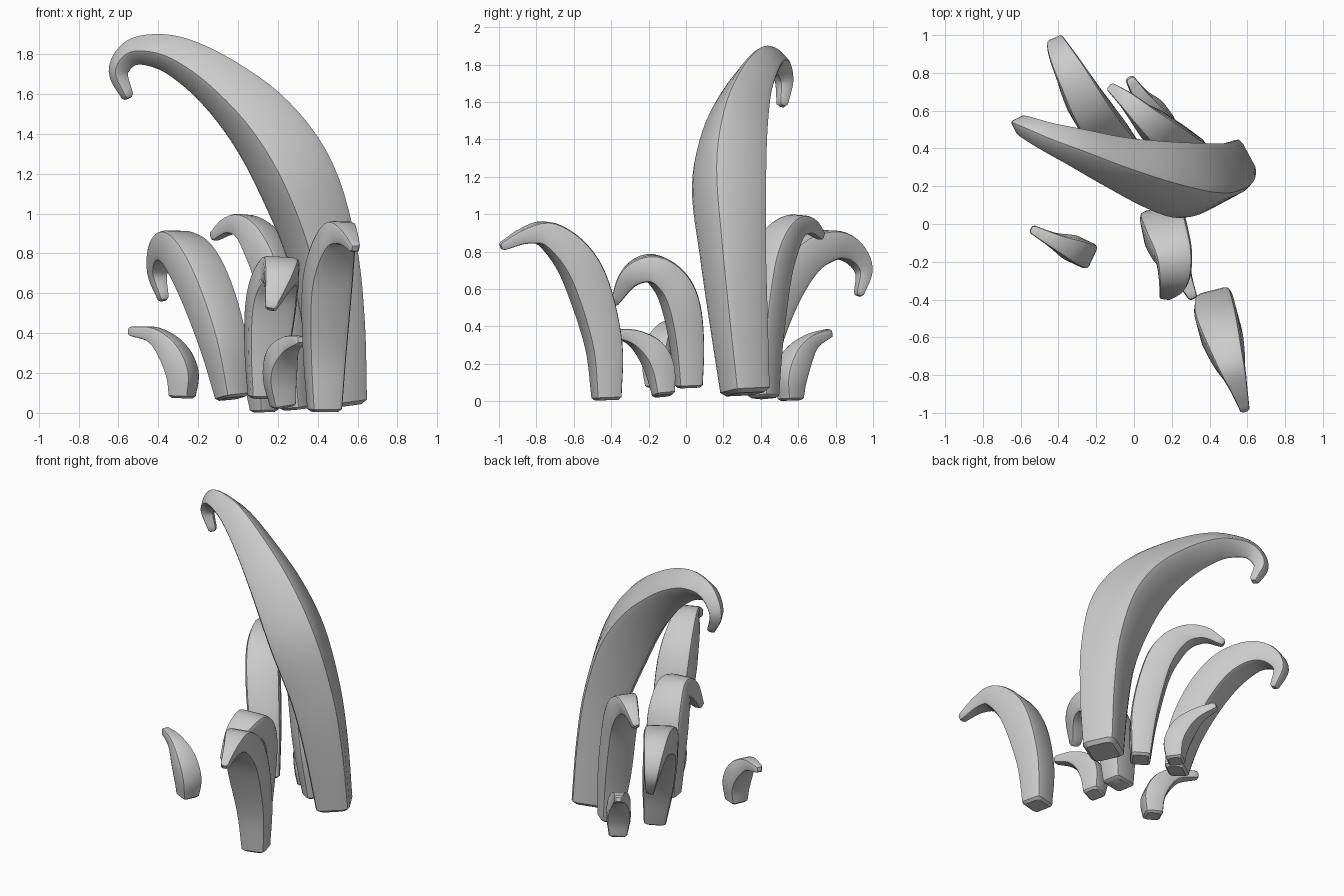
import bpy, bmesh, math
from mathutils import Vector

# Square section with soft corners that keep one crease each
SECTION = []
for q in range(4):
    c, s = (1, 0, -1, 0)[q], (0, 1, 0, -1)[q]
    for u, v in ((1, 0.66), (0.91, 0.91), (0.66, 1)):
        SECTION.append((u * c - v * s, u * s + v * c))
N = len(SECTION)


def spline(keys, steps=5):
    """Catmull-Rom through (x, y, z, width) keys."""
    k = [Vector(p) for p in keys]
    k = [2 * k[0] - k[1]] + k + [2 * k[-1] - k[-2]]
    out = []
    for i in range(1, len(k) - 2):
        a, b, c, d = k[i - 1:i + 3]
        for s in range(steps):
            t = s / steps
            out.append(0.5 * (2 * b + (c - a) * t + (2 * a - 5 * b + 4 * c - d) * t ** 2
                              + (3 * b - a - 3 * c + d) * t ** 3))
    return out + [k[-2]]


def tentacle(name, side, keys, aspect=1.0):
    """Sweep the section along the path, carrying its frame along."""
    pts = spline(keys)
    pos = [p.to_3d() for p in pts]
    n = len(pos)
    s = Vector((side[0], side[1], 0)).normalized()
    bm = bmesh.new()
    rings = []

    def ring(p, s, nn, w):
        h = w / 2
        rings.append([bm.verts.new(p + s * (u * h * aspect) + nn * (v * h)) for u, v in SECTION])

    for i in range(n):
        t = (pos[min(i + 1, n - 1)] - pos[max(i - 1, 0)]).normalized()
        s = (s - t * s.dot(t)).normalized()
        nn = t.cross(s)
        w = pts[i][3]
        if i == 0:  # bevelled foot
            ring(pos[i] - t * 0.1 * w, s, nn, w * 0.78)
        ring(pos[i], s, nn, w)
        if i == n - 1:  # blunt tip
            ring(pos[i] + t * 0.25 * w, s, nn, w * 0.6)
    for a, b in zip(rings, rings[1:]):
        for j in range(N):
            bm.faces.new((a[j], a[(j + 1) % N], b[(j + 1) % N], b[j]))
    bm.faces.new(rings[0][::-1])
    bm.faces.new(rings[-1])
    bmesh.ops.recalc_face_normals(bm, faces=bm.faces)
    me = bpy.data.meshes.new(name)
    bm.to_mesh(me)
    bm.free()
    ob = bpy.data.objects.new(name, me)
    bpy.context.collection.objects.link(ob)
    bpy.ops.object.select_all(action='DESELECT')
    ob.select_set(True)
    bpy.context.view_layer.objects.active = ob
    bpy.ops.object.shade_smooth_by_angle(angle=math.radians(35))


# Large hooked tentacle
tentacle("large_tentacle", (-0.47, 0.88), [
    (.515, .315, .06, .215), (.48, .28, .45, .255), (.42, .25, .81, .29), (.295, .23, 1.17, .325),
    (.125, .26, 1.44, .29), (-.09, .325, 1.65, .22), (-.29, .40, 1.78, .165),
    (-.44, .455, 1.82, .125), (-.545, .50, 1.80, .10), (-.60, .525, 1.71, .08),
    (-.555, .515, 1.59, .05)])

# Medium tentacles
tentacle("front_right_tentacle", (.97, .25), [
    (.435, -.425, .02, .14), (.435, -.44, .3, .175), (.445, -.52, .6, .20), (.47, -.61, .775, .185),
    (.51, -.74, .89, .14), (.55, -.86, .885, .085), (.585, -.98, .83, .045)], 1.12)
tentacle("front_centre_tentacle", (.97, .2), [
    (.14, .015, .085, .13), (.145, .005, .3, .16), (.16, -.025, .5, .18), (.18, -.08, .63, .175),
    (.21, -.18, .71, .15), (.205, -.295, .67, .115), (.165, -.38, .53, .045)], 1.3)
tentacle("back_left_tentacle", (.83, .55), [
    (-.03, .38, .085, .13), (-.075, .41, .35, .18), (-.155, .5, .6, .20), (-.24, .62, .77, .195),
    (-.32, .77, .835, .16), (-.38, .885, .80, .12), (-.405, .95, .7, .08),
    (-.375, .925, .575, .045)], 1.08)
tentacle("back_centre_tentacle", (.6, .8), [
    (.295, .415, .03, .125), (.26, .41, .35, .17), (.195, .45, .68, .175), (.13, .5, .84, .165),
    (.05, .57, .93, .125), (-.035, .65, .94, .085), (-.12, .72, .885, .045)], 1.08)

# Small tentacles
tentacle("small_front_tentacle", (.95, .32), [
    (.225, -.12, .04, .105), (.21, -.14, .17, .135), (.22, -.19, .27, .13),
    (.26, -.28, .34, .085), (.31, -.385, .365, .045)], 1.1)
tentacle("small_back_tentacle", (.8, .6), [
    (.13, .56, .015, .105), (.125, .56, .13, .135), (.09, .6, .24, .125),
    (.04, .67, .32, .08), (-.02, .765, .365, .045)], 1.1)
tentacle("small_left_tentacle", (.42, .9), [
    (-.28, -.15, .085, .11), (-.28, -.15, .2, .135), (-.33, -.13, .31, .125),
    (-.42, -.09, .39, .08), (-.535, -.03, .41, .045)], 1.05)
